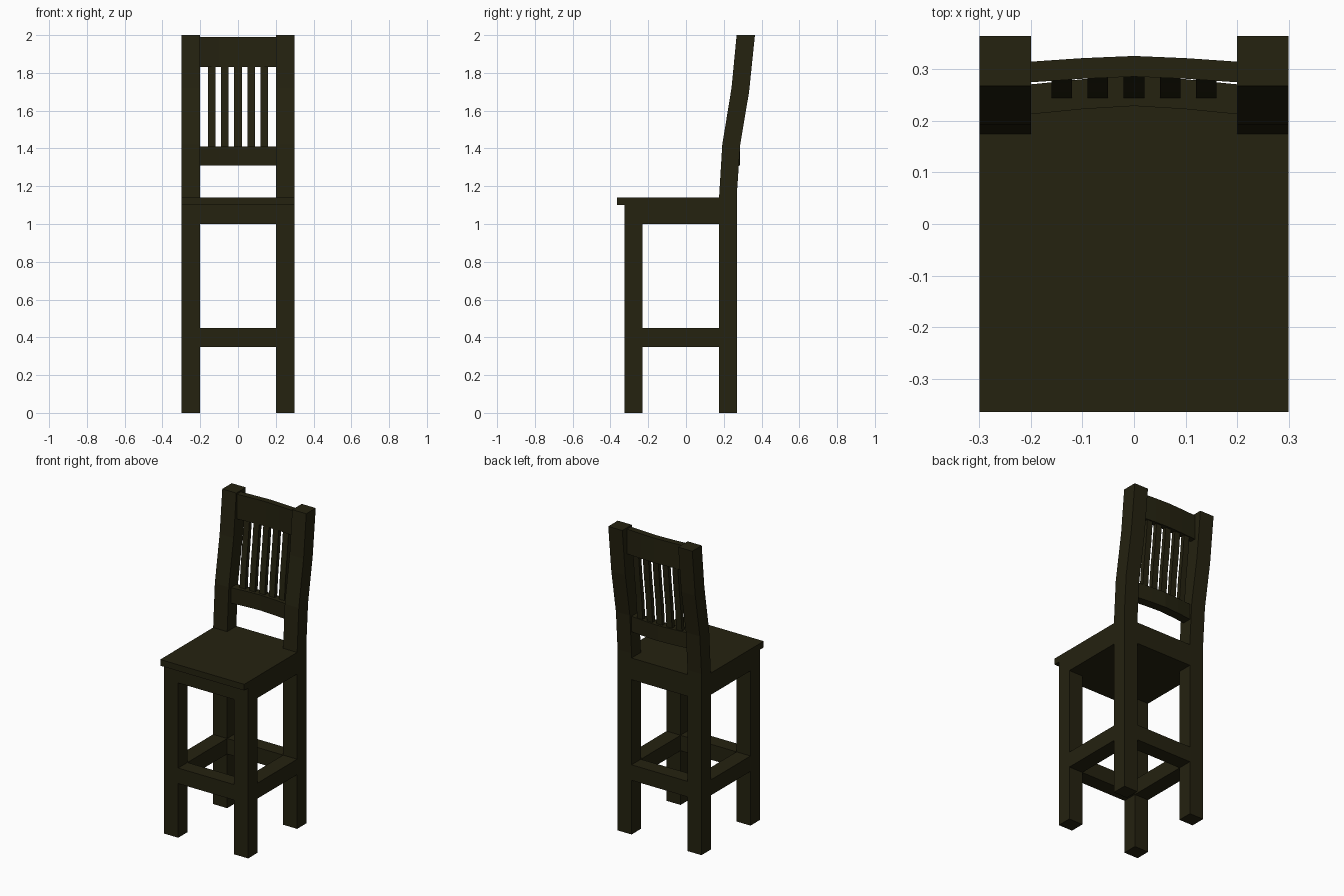
import bpy

if "Cube" in bpy.data.objects:
    bpy.data.objects.remove(bpy.data.objects["Cube"])

wood = bpy.data.materials.new("dark wood")
wood.diffuse_color = (0.018, 0.016, 0.005, 1)
wood.use_nodes = True
wood.node_tree.nodes["Principled BSDF"].inputs["Base Color"].default_value = wood.diffuse_color


def make(name, verts, faces):
    mesh = bpy.data.meshes.new(name)
    mesh.from_pydata(verts, [], faces)
    mesh.materials.append(wood)
    obj = bpy.data.objects.new(name, mesh)
    bpy.context.collection.objects.link(obj)
    return obj


def loft(name, rings):
    """Join a row of four-point rings into a closed bar."""
    verts = [p for r in rings for p in r]
    faces = [(3, 2, 1, 0), tuple(len(verts) - 4 + i for i in range(4))]
    for k in range(len(rings) - 1):
        for i in range(4):
            a, b = 4 * k + i, 4 * k + (i + 1) % 4
            faces.append((a, b, b + 4, a + 4))
    return make(name, verts, faces)


def upright(name, x0, x1, stations):
    """Bar rising in z; stations are (z front, y front, z back, y back)."""
    return loft(name, [[(x0, yf, zf), (x1, yf, zf), (x1, yb, zb), (x0, yb, zb)]
                       for zf, yf, zb, yb in stations])


def box(name, x0, x1, y0, y1, z0, z1):
    return upright(name, x0, x1, [(z0, y0, z0, y1), (z1, y0, z1, y1)])


def curved_rail(name, front, thick, bow, z0, z1):
    """Rail across x, bowed towards the back in the middle."""
    rings = []
    for x, f in ((-0.2, 0), (-0.1, 0.62), (0, 1), (0.1, 0.62), (0.2, 0)):
        y = front + bow * f
        rings.append([(x, y, z0), (x, y, z1), (x, y + thick, z1), (x, y + thick, z0)])
    return loft(name, rings)


# Legs, bent back posts and side stretchers
post = [(0, .175, 0, .27), (1.14, .175, 1.17, .27), (1.42, .192, 1.42, .287),
        (1.72, .241, 1.70, .334), (2.0, .268, 2.0, .365)]
for side, x0, x1 in (("left", -0.3, -0.2), ("right", 0.2, 0.3)):
    box(side + "_front_leg", x0, x1, -0.325, -0.23, 0, 1.10)
    upright(side + "_back_post", x0, x1, post)
    box(side + "_stretcher", x0, x1, -0.23, 0.175, 0.35, 0.45)
    box(side + "_apron", x0, x1, -0.23, 0.175, 1.0, 1.10)

# Front and back stretchers
box("front_stretcher", -0.2, 0.2, -0.325, -0.23, 0.35, 0.45)
box("back_stretcher", -0.2, 0.2, 0.175, 0.27, 0.35, 0.45)

# Seat board, frame beneath it and back apron
box("seat", -0.3, 0.3, -0.365, 0.175, 1.10, 1.14)
box("seat_frame", -0.2, 0.2, -0.325, 0.175, 1.0, 1.10)
box("back_apron", -0.2, 0.2, 0.175, 0.27, 1.0, 1.14)

# Back rest rails
curved_rail("lower_back_rail", 0.213, 0.058, 0.016, 1.31, 1.41)
curved_rail("top_back_rail", 0.275, 0.04, 0.011, 1.83, 1.99)

# Curved slats
for i in range(5):
    x = -0.14 + 0.07 * i
    upright("slat_%d" % (i + 1), x - 0.02, x + 0.02,
            [(1.40, .244, 1.40, .270), (1.55, .256, 1.55, .282),
             (1.70, .274, 1.70, .300), (1.84, .288, 1.84, .313)])
